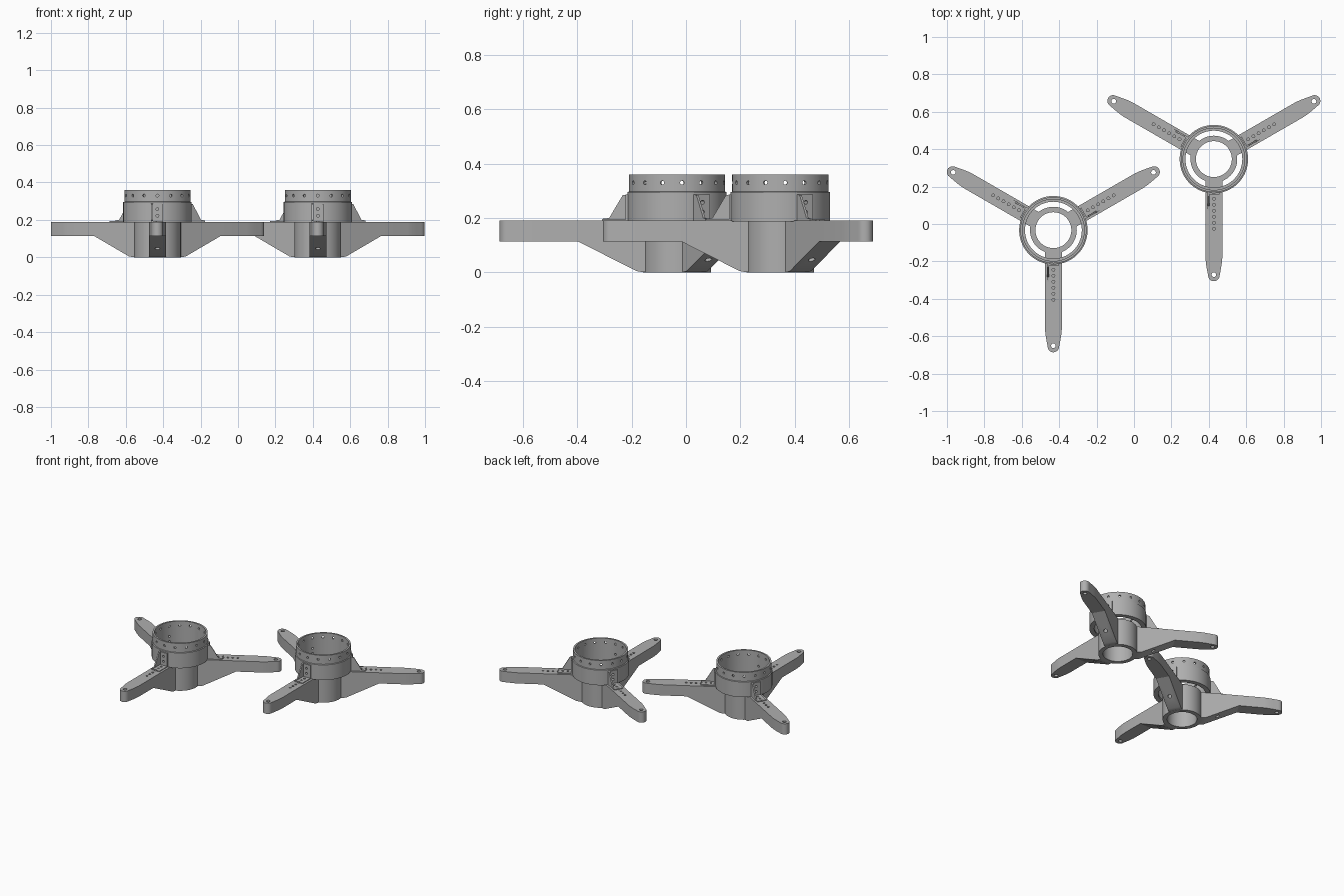
import bpy, bmesh, math
from mathutils import Matrix, Vector

if "Cube" in bpy.data.objects:
    bpy.data.objects.remove(bpy.data.objects["Cube"])

HUBS = [(-0.431, -0.033), (0.427, 0.347)]
ARM_ANGLES = [30, 150, 270]
TOP = 0.19

grey = bpy.data.materials.new("grey_plastic")
grey.diffuse_color = (0.43, 0.43, 0.43, 1)
grey.use_nodes = True
grey.node_tree.nodes["Principled BSDF"].inputs["Base Color"].default_value = grey.diffuse_color


def finish(bm, name):
    bmesh.ops.recalc_face_normals(bm, faces=bm.faces)
    me = bpy.data.meshes.new(name)
    bm.to_mesh(me)
    bm.free()
    me.materials.append(grey)
    ob = bpy.data.objects.new(name, me)
    bpy.context.collection.objects.link(ob)
    return ob


def lathe(name, profile, seg=72):
    """Revolve a closed (r, z) profile around z."""
    bm = bmesh.new()
    rings = []
    for i in range(seg):
        a = 2 * math.pi * i / seg
        rings.append([bm.verts.new((r * math.cos(a), r * math.sin(a), z)) for r, z in profile])
    n = len(profile)
    for i in range(seg):
        a, b = rings[i], rings[(i + 1) % seg]
        for j in range(n):
            k = (j + 1) % n
            bm.faces.new((a[j], b[j], b[k], a[k]))
    return finish(bm, name)


def loft(name, stations):
    """Solid of rectangular sections (r, half width, bottom z) along x."""
    bm = bmesh.new()
    secs = [[bm.verts.new(p) for p in ((r, -w, z), (r, w, z), (r, w, TOP), (r, -w, TOP))]
            for r, w, z in stations]
    for a, b in zip(secs, secs[1:]):
        for j in range(4):
            k = (j + 1) % 4
            bm.faces.new((a[j], a[k], b[k], b[j]))
    bm.faces.new(secs[0])
    bm.faces.new(secs[-1])
    return finish(bm, name)


def plate(bm, outline, y0, y1):
    """Extrude an (x, z) outline from y0 to y1."""
    a = [bm.verts.new((x, y0, z)) for x, z in outline]
    b = [bm.verts.new((x, y1, z)) for x, z in outline]
    bm.faces.new(a)
    bm.faces.new(b)
    for i in range(len(a)):
        k = (i + 1) % len(a)
        bm.faces.new((a[i], a[k], b[k], b[i]))


def rod(bm, centre, axis, radius, length, seg=14):
    rot = Vector((0, 0, 1)).rotation_difference(Vector(axis)).to_matrix().to_4x4()
    bmesh.ops.create_cone(bm, cap_ends=True, segments=seg, radius1=radius, radius2=radius,
                          depth=length, matrix=Matrix.Translation(centre) @ rot)


def cut(ob, cutter):
    cutter.hide_render = True
    m = ob.modifiers.new("holes", 'BOOLEAN')
    m.operation = 'DIFFERENCE'
    m.solver = 'EXACT'
    m.object = cutter
    bpy.context.view_layer.objects.active = ob
    bpy.ops.object.modifier_apply(modifier=m.name)


def smooth(ob):
    bpy.ops.object.select_all(action='DESELECT')
    ob.select_set(True)
    bpy.context.view_layer.objects.active = ob
    bpy.ops.object.shade_smooth_by_angle(angle=math.radians(25))


# Central hub sleeve
hub = lathe("hub_sleeve", [(0.096, 0), (0.125, 0), (0.125, TOP - 0.001), (0.096, TOP - 0.001)])

# Stepped cup ring
cup = lathe("cup_ring", [(0.152, 0.187), (0.183, 0.187), (0.183, 0.295), (0.177, 0.297),
                         (0.177, 0.36), (0.165, 0.36), (0.165, 0.2), (0.152, 0.2)])
bm = bmesh.new()
for i in range(15):
    a = math.radians(270 + 24 * i)
    d = Vector((math.cos(a), math.sin(a), 0))
    rod(bm, d * 0.17 + Vector((0, 0, 0.33)), d, 0.0075, 0.06)
for deg in ARM_ANGLES:
    a = math.radians(deg)
    d = Vector((math.cos(a), math.sin(a), 0))
    for z in (0.222, 0.258):
        rod(bm, d * 0.175 + Vector((0, 0, z)), d, 0.0075, 0.06)
ring_holes = finish(bm, "ring_hole_cutter")
cut(cup, ring_holes)

# Arm with sloped gusset below and rounded tip
low = 0.114
stations = [(0.10, 0.045, 0.0005), (0.125, 0.045, 0.0005), (0.15, 0.045, 0.005),
            (0.365, 0.045, low), (0.53, 0.045, low), (0.56, 0.042, low), (0.59, 0.037, low)]
for t in (0, 20, 40, 60, 78, 87):
    a = math.radians(t)
    stations.append((0.622 + 0.031 * math.sin(a), 0.031 * math.cos(a), low))
arm = loft("arm", stations)
bm = bmesh.new()
for i in range(6):
    rod(bm, (0.212 + 0.032 * i, 0, TOP), (0, 0, 1), 0.0075, 0.09)
rod(bm, (0.618, 0, 0.15), (0, 0, 1), 0.0125, 0.2, 20)
rod(bm, (0.232, 0, 0.045), (0.452, 0, -0.892), 0.013, 0.09, 20)
arm_holes = finish(bm, "arm_hole_cutter")
cut(arm, arm_holes)

# Angle bracket parts: side web, upright flange and foot
bm = bmesh.new()
plate(bm, [(0.176, 0.188), (0.275, 0.188), (0.275, 0.197), (0.25, 0.2),
           (0.2, 0.284), (0.176, 0.288)], -0.033, -0.024)
web = finish(bm, "bracket_web")
bm = bmesh.new()
plate(bm, [(0.174, 0.188), (0.189, 0.188), (0.189, 0.286), (0.174, 0.286)], -0.0245, 0.03)
flange = finish(bm, "bracket_flange")
bm = bmesh.new()
plate(bm, [(0.18, 0.186), (0.277, 0.186), (0.277, 0.195), (0.18, 0.195)], -0.0245, 0.03)
foot = finish(bm, "bracket_foot")
bm = bmesh.new()
for z in (0.222, 0.258):
    rod(bm, (0.175, 0, z), (1, 0, 0), 0.0075, 0.06)
flange_holes = finish(bm, "flange_hole_cutter")
cut(flange, flange_holes)
cut(foot, arm_holes)

for c in (ring_holes, arm_holes, flange_holes):
    bpy.data.objects.remove(c, do_unlink=True)

# Place both stands, three arms each
for part in (hub, cup, arm, web, flange, foot):
    smooth(part)
    angles = [0] if part in (hub, cup) else ARM_ANGLES
    spots = [(h, a) for h in HUBS for a in angles]
    for i, ((x, y), a) in enumerate(spots):
        ob = part if i == 0 else part.copy()
        if i:
            bpy.context.collection.objects.link(ob)
        ob.location = (x, y, 0)
        ob.rotation_euler = (0, 0, math.radians(a))
